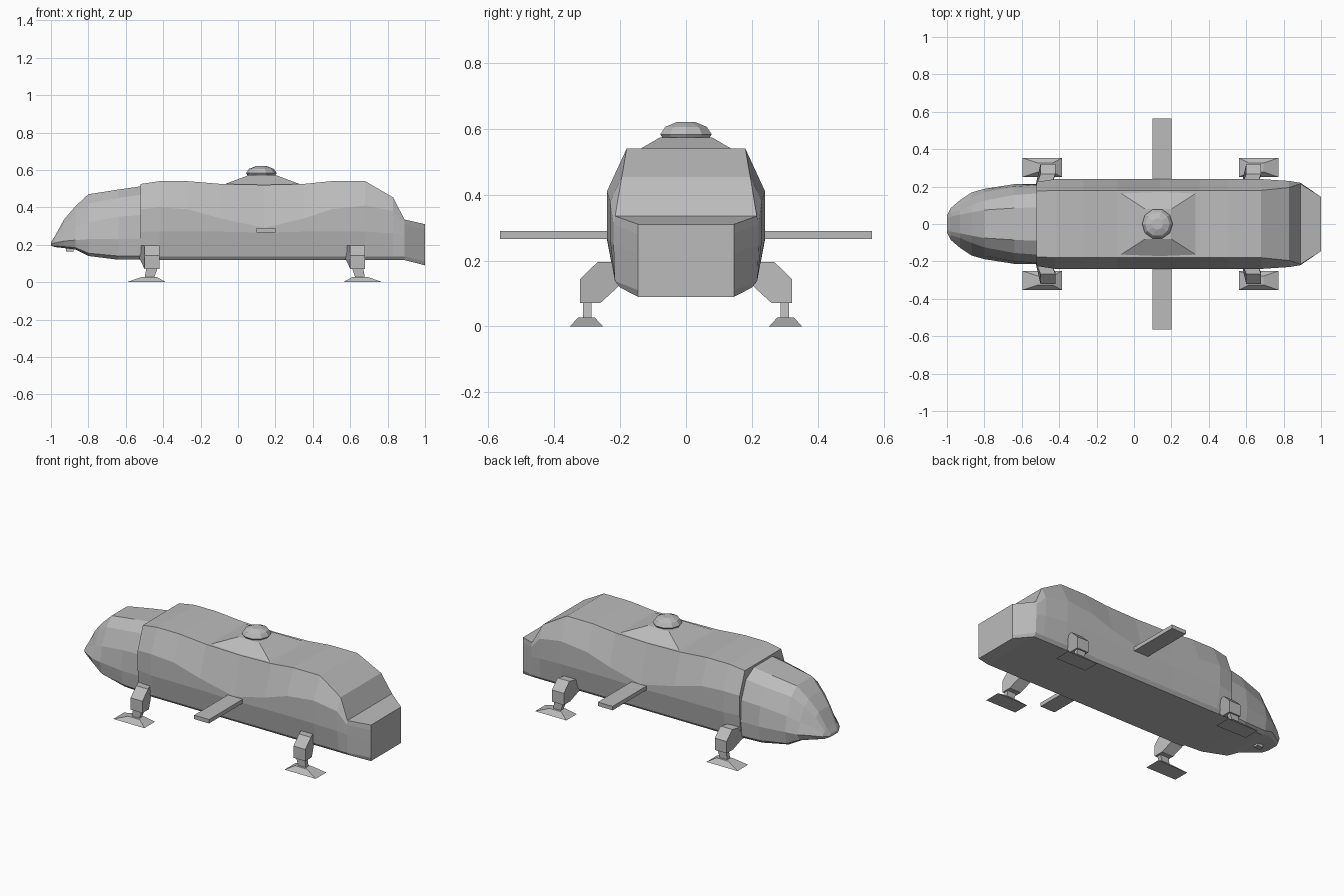
import bpy, bmesh, math

if "Cube" in bpy.data.objects:
    bpy.data.objects.remove(bpy.data.objects["Cube"], do_unlink=True)

hull_grey = bpy.data.materials.new("hull_grey")
hull_grey.use_nodes = True
GREY = (0.5, 0.5, 0.5, 1)
hull_grey.diffuse_color = GREY
hull_grey.node_tree.nodes["Principled BSDF"].inputs["Base Color"].default_value = GREY


def finish(name, bm, mirror=False):
    """Turn a bmesh into a flat shaded object, optionally mirrored across y."""
    bmesh.ops.recalc_face_normals(bm, faces=bm.faces[:])
    mesh = bpy.data.meshes.new(name)
    bm.to_mesh(mesh)
    bm.free()
    mesh.materials.append(hull_grey)
    obj = bpy.data.objects.new(name, mesh)
    bpy.context.collection.objects.link(obj)
    if mirror:
        mod = obj.modifiers.new("mirror", 'MIRROR')
        mod.use_axis = (False, True, False)
    return obj


def loft(bm, rings):
    """Skin a list of closed rings and cap both ends."""
    loops = [[bm.verts.new(p) for p in ring] for ring in rings]
    n = len(loops[0])
    for a, b in zip(loops, loops[1:]):
        for i in range(n):
            j = (i + 1) % n
            bm.faces.new((a[i], a[j], b[j], b[i]))
    bm.faces.new(loops[0])
    bm.faces.new(loops[-1])


def section(x, half):
    """Closed ring at x from a right half given top to bottom."""
    return [(x, y, z) for y, z in half] + [(x, -y, z) for y, z in reversed(half)]


def rect(cx, cy, z, hx, hy):
    return [(cx + sx * hx, cy + sy * hy, z)
            for sx, sy in ((-1, -1), (1, -1), (1, 1), (-1, 1))]


# Main hull: x, roof half width, roof z, side half width, upper and lower chine z
hull = [
    (-0.52, 0.175, 0.525, 0.225, 0.39, 0.27),
    (-0.42, 0.18, 0.54, 0.24, 0.40, 0.27),
    (-0.27, 0.18, 0.54, 0.24, 0.39, 0.27),
    (-0.09, 0.18, 0.525, 0.24, 0.34, 0.27),
    (0.14, 0.18, 0.52, 0.24, 0.29, 0.265),
    (0.35, 0.18, 0.525, 0.24, 0.34, 0.27),
    (0.50, 0.18, 0.54, 0.24, 0.39, 0.27),
    (0.68, 0.18, 0.54, 0.24, 0.41, 0.27),
    (0.83, 0.195, 0.453, 0.23, 0.38, 0.26),
    (0.89, 0.215, 0.335, 0.22, 0.31, 0.25),
]
rings = [section(x, [(ry, rz), (sy, uz), (sy, lz), (0.216, 0.138), (0.2, 0.118)])
         for x, ry, rz, sy, uz, lz in hull]
# Tapered tail block
rings.append(section(1.0, [(0.145, z) for z in (0.31, 0.28, 0.22, 0.11, 0.09)]))
bm = bmesh.new()
loft(bm, rings)
finish("hull", bm)

# Cockpit nose, slightly inside the hull where they meet
nose = [
    (-0.50, [(0.09, 0.515), (0.165, 0.47), (0.21, 0.36), (0.215, 0.23), (0.21, 0.14), (0.19, 0.12)]),
    (-0.64, [(0.085, 0.495), (0.155, 0.45), (0.2, 0.35), (0.213, 0.23), (0.2, 0.14), (0.18, 0.12)]),
    (-0.80, [(0.075, 0.47), (0.125, 0.42), (0.17, 0.32), (0.188, 0.23), (0.175, 0.155), (0.15, 0.14)]),
    (-0.87, [(0.062, 0.405), (0.1, 0.37), (0.14, 0.29), (0.168, 0.225), (0.15, 0.185), (0.12, 0.175)]),
    (-0.93, [(0.05, 0.335), (0.075, 0.31), (0.1, 0.26), (0.128, 0.22), (0.11, 0.19), (0.09, 0.182)]),
    (-0.98, [(0.04, 0.245), (0.06, 0.235), (0.075, 0.225), (0.085, 0.21), (0.075, 0.194), (0.06, 0.188)]),
    (-1.00, [(0.03, 0.212), (0.035, 0.21), (0.04, 0.207), (0.045, 0.203), (0.04, 0.198), (0.03, 0.195)]),
]
bm = bmesh.new()
loft(bm, [section(x, half) for x, half in nose])
finish("cockpit_nose", bm)

# Small sensor under the chin
bm = bmesh.new()
loft(bm, [rect(-0.9, 0, z, 0.02, 0.015) for z in (0.163, 0.2)])
finish("chin_sensor", bm)

# Sloped turret base on the roof
bm = bmesh.new()
loft(bm, [rect(0.13, 0, 0.515, 0.225, 0.18), rect(0.13, 0, 0.573, 0.07, 0.08)])
finish("turret_base", bm)

# Faceted turret dome
bm = bmesh.new()
profile = [(0.07, 0.565), (0.082, 0.583), (0.066, 0.606), (0.03, 0.62)]
loft(bm, [[(0.125 + r * math.cos(a), r * math.sin(a), z)
           for a in (math.tau * k / 10 for k in range(10))] for r, z in profile])
finish("turret_dome", bm)

# Straight side wings
bm = bmesh.new()
loft(bm, [rect(0.15, 0.39, z, 0.05, 0.175) for z in (0.266, 0.29)])
finish("side_wings", bm, mirror=True)

# Landing legs: bent thigh, thin strut and pyramid foot
thigh = [(0.19, 0.196), (0.268, 0.196), (0.322, 0.143), (0.322, 0.071), (0.26, 0.071), (0.19, 0.135)]
for name, leg_x, foot_x in (("front_legs", -0.46, -0.49), ("rear_legs", 0.64, 0.667)):
    bm = bmesh.new()
    loft(bm, [[(leg_x + side - 0.03 * (y < 0.25), y, z) for y, z in thigh]
              for side in (-0.04, 0.04)])
    loft(bm, [rect(leg_x, 0.3, 0.075, 0.03, 0.013),
              rect((leg_x + foot_x) / 2, 0.3, 0.02, 0.025, 0.013)])
    loft(bm, [rect(foot_x, 0.302, 0, 0.105, 0.051),
              rect((leg_x + foot_x) / 2, 0.302, 0.028, 0.04, 0.024)])
    finish(name, bm, mirror=True)
